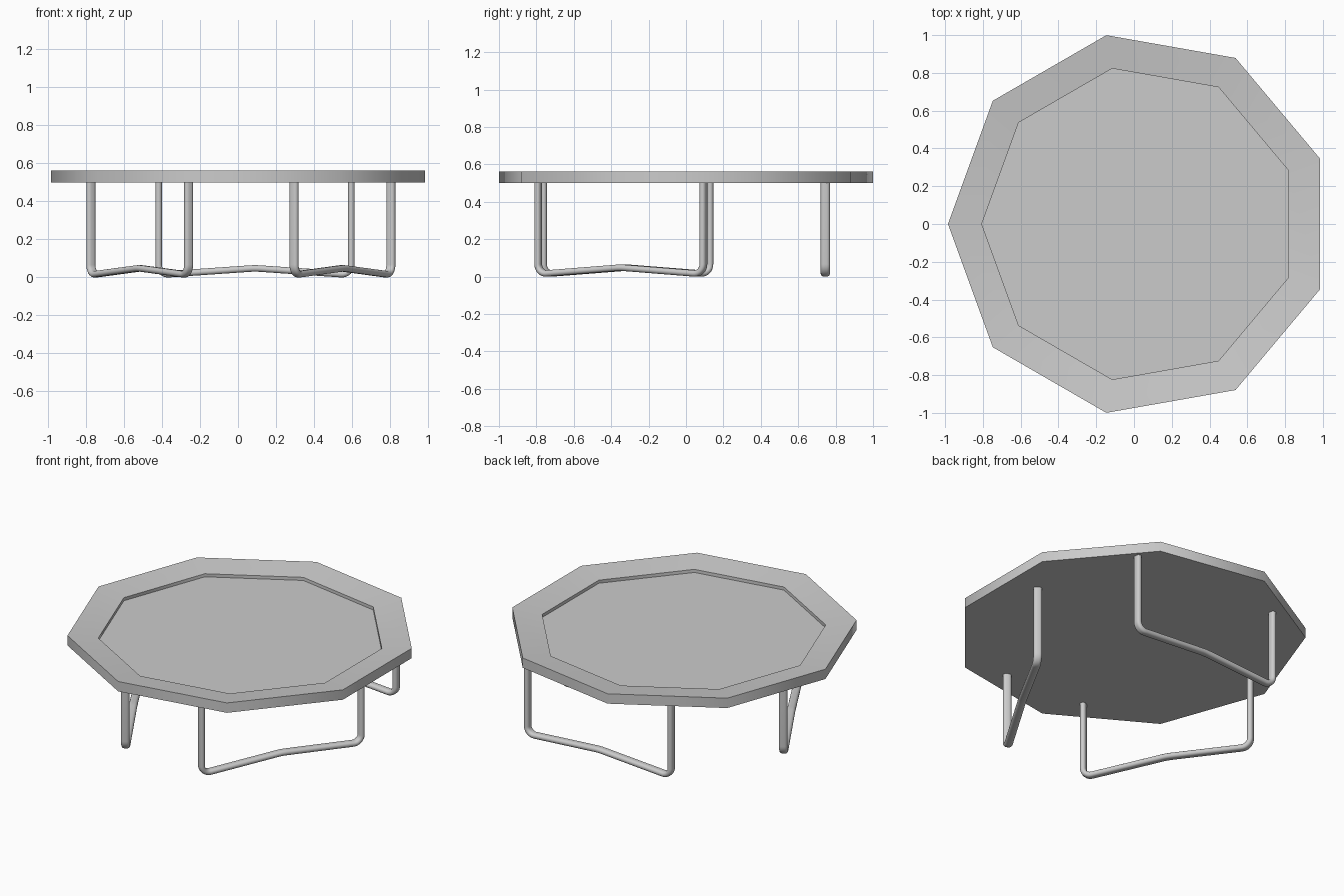
import bpy, bmesh, math
from mathutils import Vector

if "Cube" in bpy.data.objects:
    bpy.data.objects.remove(bpy.data.objects["Cube"])


def add_object(name, bm, angle):
    bmesh.ops.recalc_face_normals(bm, faces=bm.faces[:])
    me = bpy.data.meshes.new(name)
    bm.to_mesh(me)
    bm.free()
    ob = bpy.data.objects.new(name, me)
    bpy.context.collection.objects.link(ob)
    bpy.ops.object.select_all(action='DESELECT')
    ob.select_set(True)
    bpy.context.view_layer.objects.active = ob
    bpy.ops.object.shade_smooth_by_angle(angle=math.radians(angle))
    return ob


def loft(rings, closed_caps=True):
    bm = bmesh.new()
    vs = [[bm.verts.new(p) for p in r] for r in rings]
    n = len(vs[0])
    for a, b in zip(vs, vs[1:]):
        for i in range(n):
            j = (i + 1) % n
            bm.faces.new((a[i], a[j], b[j], b[i]))
    if closed_caps:
        bm.faces.new(vs[0])
        bm.faces.new(vs[-1])
    return bm


# Nine-sided tray top: underside, outer wall, inward-sloping rim, recessed floor
def nonagon(r, z, cx=0.03):
    angles = [math.pi + math.tau * i / 9 for i in range(9)]
    return [(cx + r * math.cos(a), r * math.sin(a), z) for a in angles]


add_object("table_top", loft([
    nonagon(1.015, 0.50), nonagon(1.015, 0.563),
    nonagon(0.836, 0.54), nonagon(0.836, 0.52)]), 45)


# Path in the plane of a leg frame, with rounded corners
def fillet(points, radii, steps):
    out = [points[0]]
    for p0, p, p1, r, n in zip(points, points[1:], points[2:], radii, steps):
        d0, d1 = (p0 - p).normalized(), (p1 - p).normalized()
        half = d0.angle(d1) / 2
        cut = r / math.tan(half)
        a, b = p + d0 * cut, p + d1 * cut
        c = p + (d0 + d1).normalized() * (r / math.sin(half))
        sweep = math.pi - 2 * half
        for i in range(n + 1):
            t = i / n
            out.append(c + ((a - c) * math.sin((1 - t) * sweep)
                            + (b - c) * math.sin(t * sweep)) / math.sin(sweep))
    return out + [points[-1]]


# Oval section: flat sides across the depth, round ends
def section(width=0.05, thick=0.034, seg=8):
    r, h = thick / 2, (width - thick) / 2
    pts = []
    for side in (1, -1):
        for i in range(seg + 1):
            a = math.pi * i / seg
            pts.append((side * r * math.cos(a), side * (h + r * math.sin(a))))
    return pts


# Bent leg frame: two uprights joined by a foot bar that rises in the middle
def leg_frame(name, start, end):
    s, e = Vector((*start, 0)), Vector((*end, 0))
    length = (e - s).length
    u = (e - s).normalized()
    up = Vector((0, 0, 1))
    across = u.cross(up)
    corners = [Vector(p) for p in ((0, 0.505), (0, 0.013), (length / 2, 0.048),
                                   (length, 0.013), (length, 0.505))]
    path = fillet(corners, (0.05, 0.4, 0.05), (8, 4, 8))
    rings = []
    for i, p in enumerate(path):
        t = (path[min(i + 1, len(path) - 1)] - path[max(i - 1, 0)]).normalized()
        if i in (0, 1):
            t = Vector((0, -1))
        elif i >= len(path) - 2:
            t = Vector((0, 1))
        normal = u * -t.y + up * t.x
        rings.append([s + u * p.x + up * p.y + normal * a + across * b
                      for a, b in section()])
    add_object(name, loft(rings), 40)


leg_frame("back_leg_frame", (0.597, 0.745), (-0.418, 0.745))
leg_frame("left_leg_frame", (-0.775, 0.125), (-0.26, -0.765))
leg_frame("right_leg_frame", (0.295, -0.79), (0.805, 0.093))
